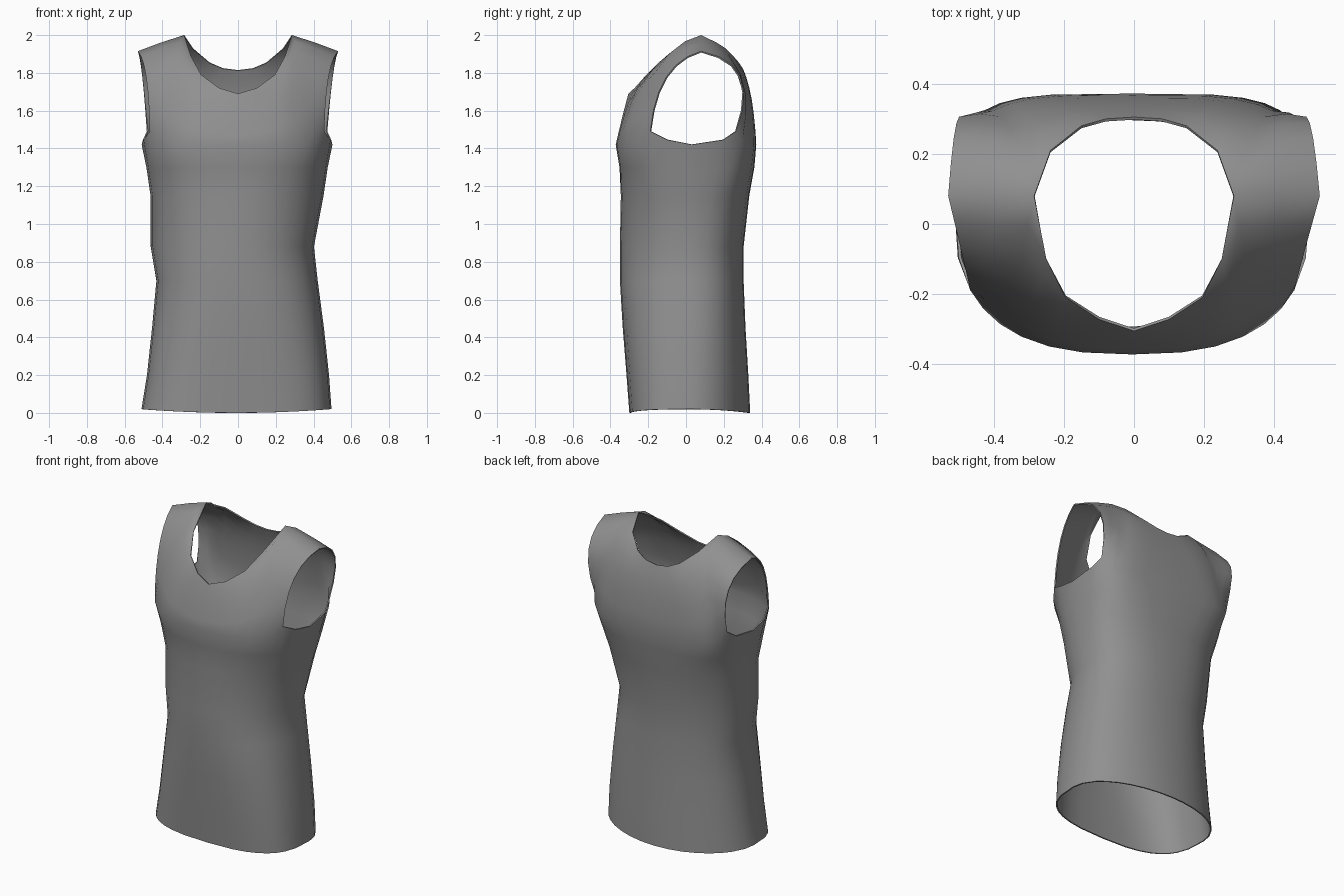
import bpy, bmesh, math
from mathutils import Vector

if "Cube" in bpy.data.objects:
    bpy.data.objects.remove(bpy.data.objects["Cube"])

# torso rings: z, half width, x centre, front y, back y, front and back squareness
RINGS = [(0.0, .503, -.008, -.30, .34, 3.1, 2.0), (.2, .482, 0, -.315, .33, 2.9, 2.1),
         (.45, .455, 0, -.335, .315, 2.6, 2.2), (.7, .427, -.005, -.35, .305, 2.3, 2.3),
         (.88, .432, -.03, -.35, .305, 2.1, 2.3), (1.15, .458, -.005, -.345, .335, 2.2, 2.7),
         (1.3, .48, -.005, -.352, .362, 2.4, 3.3), (1.42, .505, -.005, -.372, .372, 2.6, 4.2)]
ANGLES = [0, 11, 22, 33, 43, 53, 63, 77, 90]      # centre line to side seam
LIFT = [0, 0, 0, 0, 0, .02, .07, .025, 0]         # armhole scoop on the top ring
# neckline then shoulder line, centre outwards
SHOULDER = [(.285, .08, 2.0), (.41, .08, 1.96), (.53, .08, 1.915)]
TOP = {-1: [(0, -.305, 1.69), (.1, -.272, 1.72), (.195, -.21, 1.79), (.25, -.1, 1.89)] + SHOULDER,
       1: [(0, .305, 1.815), (.08, .30, 1.825), (.15, .28, 1.855), (.238, .21, 1.93)] + SHOULDER}
# bend of the panel (y, z fractions) at centre, neck and armhole
BEND = {-1: [(.5, .55), (.27, .9), (.12, .85)], 1: [(.15, .6), (-.08, .86), (-.75, .85)]}
STEPS = 6


def ring_point(r, sx, sy, c):
    z, w, cx, yf, yb, nf, nb = RINGS[r]
    n = nf if sy < 0 else nb
    a = math.radians(ANGLES[c])
    x = w * math.sin(a) ** (2 / n)
    y = 0 if c == len(ANGLES) - 1 else math.cos(a) ** (2 / n)
    y *= abs(yf) + .03 if sy < 0 else yb - .03
    if r == 0:
        z += .02 * (x / w) ** 2
    if r == len(RINGS) - 1:
        z += LIFT[c]
    return Vector((cx + sx * x, .03 + sy * y, z))


def panel_point(sx, sy, c, s):
    b = ring_point(len(RINGS) - 1, sx, sy, c)
    x, y, z = TOP[sy][c]
    t = Vector((sx * x, y, z))
    i, f = (0, c / 4) if c < 4 else (1, (c - 4) / 2)
    ky, kz = (p + (q - p) * f for p, q in zip(BEND[sy][i], BEND[sy][i + 1]))
    kx = .1 if c == 6 and sy < 0 else .5
    d = t - b
    k = b + Vector((d.x * kx, d.y * ky, d.z * kz))
    u = s / STEPS
    return b * (1 - u) ** 2 + k * 2 * u * (1 - u) + t * u * u


def patch(bm, fn, cols, rows, flip):
    g = [[bm.verts.new(fn(c, r)) for c in range(cols)] for r in range(rows)]
    for r in range(rows - 1):
        for c in range(cols - 1):
            q = [g[r][c], g[r][c + 1], g[r + 1][c + 1], g[r + 1][c]]
            bm.faces.new(q[::-1] if flip else q)


bm = bmesh.new()
for sx in (1, -1):
    for sy in (-1, 1):
        flip = sx * sy > 0
        # torso quarter, then chest / back panel up to the shoulder
        patch(bm, lambda c, r: ring_point(r, sx, sy, c), 9, len(RINGS), flip)
        patch(bm, lambda c, s: panel_point(sx, sy, c, s), 7, STEPS + 1, flip)
bmesh.ops.remove_doubles(bm, verts=bm.verts, dist=.0005)
me = bpy.data.meshes.new("sleeveless_top")
bm.to_mesh(me)
bm.free()
ob = bpy.data.objects.new("sleeveless_top", me)
bpy.context.collection.objects.link(ob)
bpy.context.view_layer.objects.active = ob
ob.select_set(True)

# thin cloth thickness, inwards
mod = ob.modifiers.new("cloth", 'SOLIDIFY')
mod.thickness = .008
mod.offset = -1
bpy.ops.object.modifier_apply(modifier=mod.name)
bpy.ops.object.shade_smooth_by_angle(angle=math.radians(60))

# dark grey cloth
mat = bpy.data.materials.new("dark_cloth")
mat.diffuse_color = (.28, .28, .28, 1)
mat.use_nodes = True
mat.node_tree.nodes["Principled BSDF"].inputs["Base Color"].default_value = mat.diffuse_color
ob.data.materials.append(mat)
